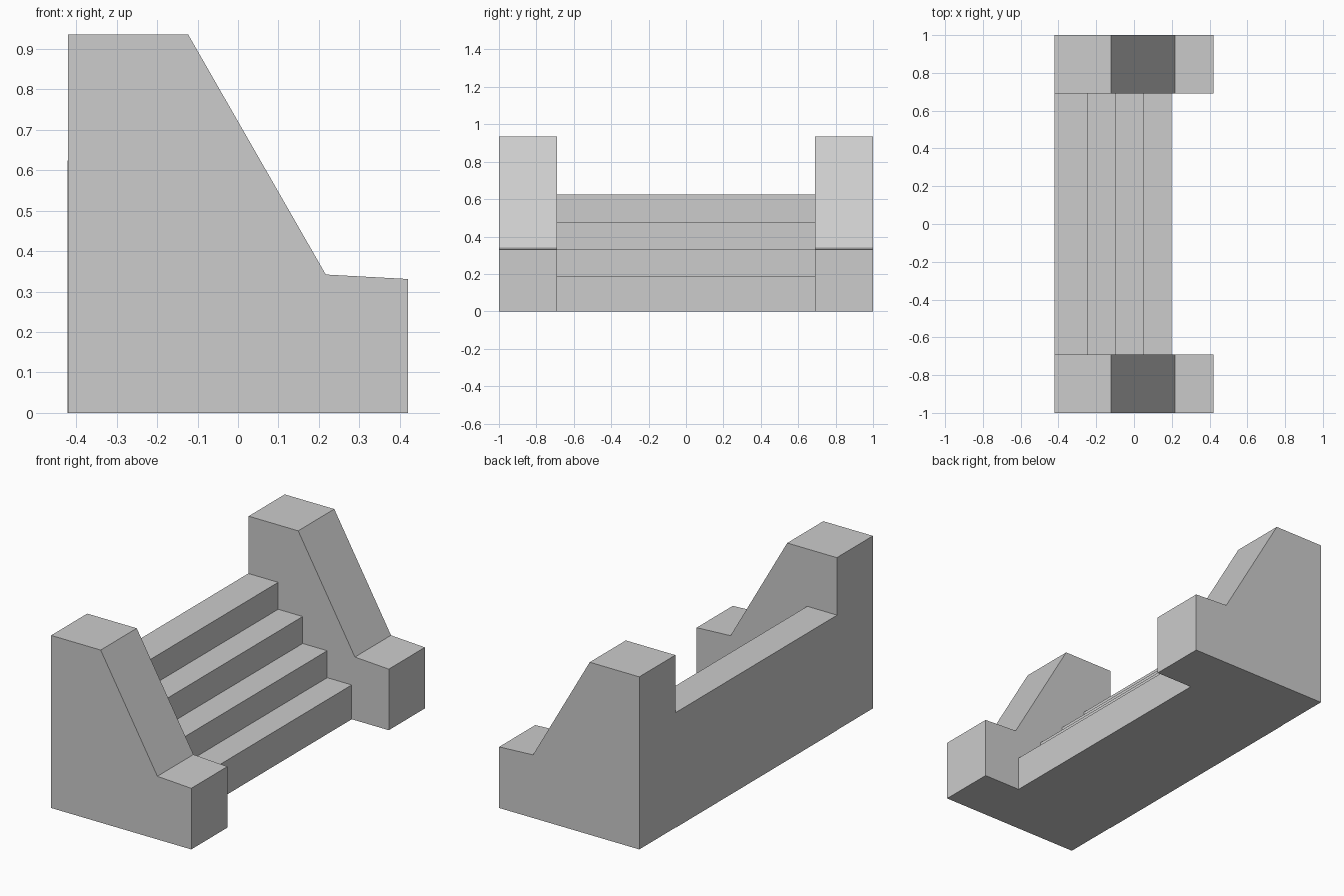
import bpy
import bmesh
from mathutils import Vector

cube = bpy.data.objects.get("Cube")
if cube:
    bpy.data.objects.remove(cube, do_unlink=True)

# Single stone colour
stone = bpy.data.materials.new("light grey stone")
stone.use_nodes = True
colour = (0.604, 0.604, 0.604, 1)
stone.diffuse_color = colour
stone.node_tree.nodes["Principled BSDF"].inputs["Base Color"].default_value = colour


def extrude_profile(name, profile, y_start, y_end):
    """Extrude a closed (x, z) profile along y into a flat-shaded solid."""
    bm = bmesh.new()
    face = bm.faces.new([bm.verts.new((x, y_start, z)) for x, z in profile])
    result = bmesh.ops.extrude_face_region(bm, geom=[face])
    moved = [g for g in result["geom"] if isinstance(g, bmesh.types.BMVert)]
    bmesh.ops.translate(bm, verts=moved, vec=Vector((0, y_end - y_start, 0)))
    bmesh.ops.recalc_face_normals(bm, faces=bm.faces)
    mesh = bpy.data.meshes.new(name)
    bm.to_mesh(mesh)
    bm.free()
    mesh.materials.append(stone)
    obj = bpy.data.objects.new(name, mesh)
    bpy.context.collection.objects.link(obj)
    return obj


INNER, OUTER = 0.691, 1.0

# Sloping side walls, one at each end of the stairs
wall_profile = [(-0.42, 0), (0.42, 0), (0.42, 0.331), (0.217, 0.342),
                (-0.123, 0.935), (-0.42, 0.935)]
extrude_profile("front_side_wall", wall_profile, -OUTER, -INNER)
extrude_profile("back_side_wall", wall_profile, INNER, OUTER)

# Four steps as one solid flight, climbing towards -x
step_count, tread, riser = 4, 0.147, 0.146
nose_x, first_height, back_x = 0.198, 0.186, -0.422
stair_profile = [(back_x, 0), (nose_x, 0)]
for i in range(step_count):
    height = first_height + i * riser
    last = i == step_count - 1
    stair_profile.append((nose_x - i * tread, height))
    stair_profile.append((back_x if last else nose_x - (i + 1) * tread, height))
extrude_profile("stair_flight", stair_profile, -INNER, INNER)
